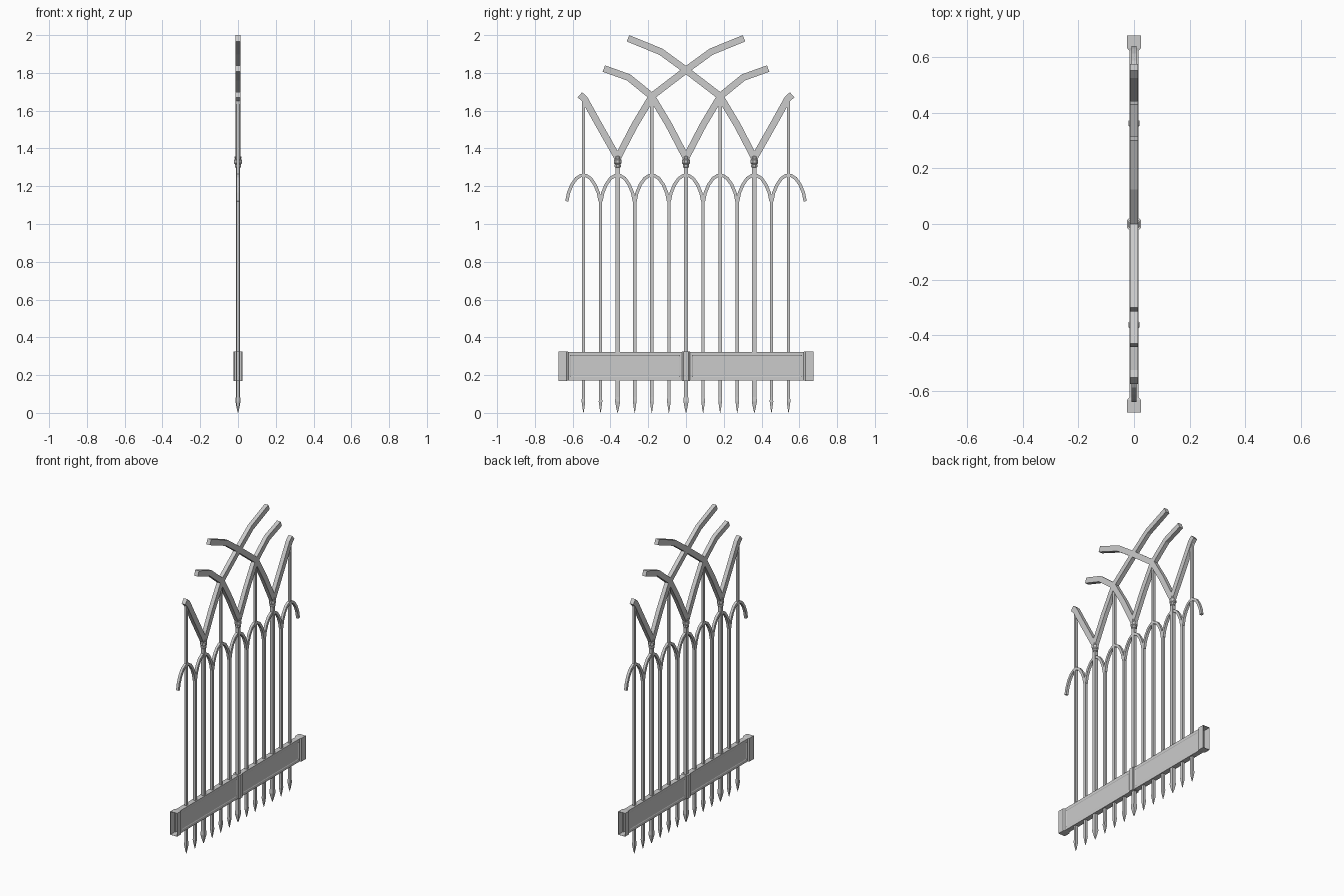
import bpy, bmesh, math
from mathutils import Vector

if "Cube" in bpy.data.objects:
    bpy.data.objects.remove(bpy.data.objects["Cube"])


def finish(name, bm):
    bmesh.ops.recalc_face_normals(bm, faces=bm.faces[:])
    me = bpy.data.meshes.new(name)
    bm.to_mesh(me)
    bm.free()
    ob = bpy.data.objects.new(name, me)
    bpy.context.collection.objects.link(ob)
    return ob


def lathe(name, y, profile, sides):
    """Upright part with a regular cross-section: profile is (radius, z)."""
    bm = bmesh.new()
    rings = []
    for r, z in profile:
        rings.append([bm.verts.new((r * math.cos(2 * math.pi * (i + .5) / sides),
                                    y + r * math.sin(2 * math.pi * (i + .5) / sides), z))
                      for i in range(sides)])
    for a, b in zip(rings, rings[1:]):
        for i in range(sides):
            j = (i + 1) % sides
            bm.faces.new((a[i], a[j], b[j], b[i]))
    bm.faces.new(rings[0])
    bm.faces.new(rings[-1])
    return finish(name, bm)


def sweep(name, pts, width, depth):
    """Rectangular strip following a mitred (y, z) path."""
    bm = bmesh.new()
    p = [Vector(q) for q in pts]
    rings = []
    for i, c in enumerate(p):
        d0 = (c - p[i - 1]).normalized() if i else (p[1] - c).normalized()
        d1 = (p[i + 1] - c).normalized() if i < len(p) - 1 else d0
        t = (d0 + d1).normalized()
        n = Vector((-t.y, t.x)) * (width / 2 / max(t.dot(d0), .4))
        a, b = c + n, c - n
        rings.append([bm.verts.new((x, q.x, q.y)) for x, q in
                      ((depth / 2, a), (depth / 2, b), (-depth / 2, b), (-depth / 2, a))])
    for a, b in zip(rings, rings[1:]):
        for i in range(4):
            j = (i + 1) % 4
            bm.faces.new((a[i], a[j], b[j], b[i]))
    bm.faces.new(rings[0])
    bm.faces.new(rings[-1])
    return finish(name, bm)


def box_bm(hx, y0, y1, z0, z1):
    bm = bmesh.new()
    bmesh.ops.create_cube(bm, size=1)
    for v in bm.verts:
        v.co = (v.co.x * 2 * hx, (y0 + y1) / 2 + v.co.y * (y1 - y0),
                (z0 + z1) / 2 + v.co.z * (z1 - z0))
    bm.normal_update()
    return bm


STEP = 0.181
Z0, Z1 = 0.17, 0.325

# Square upright bars with spear-shaped feet
for k in range(-6, 7):
    y = k * STEP / 2
    main = k in (-4, 0, 4)
    r = 0.0165 if main else 0.0118
    top = 1.37 if main else (1.67 if k % 2 == 0 else 1.14)
    lathe("main_bar" if main else "thin_bar", y,
          [(0.001, 0), (r * .6, 0.025), (r * 1.15, 0.06), (r, 0.085), (r, top)], 4)

# Ringed collars under the large arches
for k in (-1, 0, 1):
    lathe("collar", k * 2 * STEP,
          [(.013, 1.298), (.018, 1.302), (.018, 1.313), (.016, 1.316), (.022, 1.322),
           (.022, 1.34), (.017, 1.344), (.019, 1.347), (.019, 1.356), (.013, 1.36)], 8)

# Row of small arches
half = [(.088, 1.12), (.079, 1.165), (.061, 1.208), (.038, 1.241), (.013, 1.257)]
for k in range(-3, 4):
    path = [(k * STEP - y, z) for y, z in half] + [(k * STEP + y, z) for y, z in half[::-1]]
    sweep("small_arch", path, 0.017, 0.017)

# Large crossing arches, springing from each collar
long_arm = [(0, 1.35), (.112, 1.537), (.185, 1.678), (.362, 1.815), (.495, 1.912), (.669, 1.983)]
long_arm[1:3] = [(.09, 1.523), (.183, 1.678)]
mid_arm = [(0, 1.35), (.09, 1.523), (.183, 1.678), (.304, 1.776), (.435, 1.823)]
short_arm = [(0, 1.35), (.102, 1.53), (.176, 1.663), (.2, 1.684)]
for s in (-1, 1):
    sweep("long_arch", [(s * (y - 2 * STEP), z) for y, z in long_arm], 0.036, 0.027)
    sweep("middle_arch", [(s * y, z) for y, z in mid_arm], 0.036, 0.027)
    sweep("side_arch", [(s * (y + 2 * STEP), z) for y, z in short_arm], 0.036, 0.027)

# Bottom rail: two hollow beams with recessed panels
for s in (-1, 1):
    y0, y1 = sorted((s * 0.015, s * 0.632))
    bm = box_bm(0.017, y0, y1, Z0 + .002, Z1 - .002)
    sides = [f for f in bm.faces if abs(f.normal.x) > .9]
    end = [f for f in bm.faces if f.normal.y * s > .9]
    bmesh.ops.inset_individual(bm, faces=sides, thickness=0.025)
    bmesh.ops.inset_individual(bm, faces=sides, thickness=0.005, depth=-0.002)
    bmesh.ops.delete(bm, geom=end, context='FACES_ONLY')
    finish("rail_panel", bm)

    # End sleeve, open outwards, with a chamfered inner edge
    bm = bmesh.new()
    rings = []
    for y, hx, inset in ((.622, .017, .002), (.632, .025, 0), (.676, .025, 0),
                         (.676, .0235, .0015), (.632, .0235, .0015), (.628, .017, .002)):
        rings.append([bm.verts.new((sx * hx, s * y, z)) for sx, z in
                      ((1, Z0 + inset), (1, Z1 - inset), (-1, Z1 - inset), (-1, Z0 + inset))])
    for a, b in zip(rings, rings[1:]):
        for i in range(4):
            j = (i + 1) % 4
            bm.faces.new((a[i], a[j], b[j], b[i]))
    finish("end_sleeve", bm)

# Centre block of the rail with chamfered upright edges
bm = box_bm(0.025, -0.02, 0.02, Z0, Z1)
edges = [e for e in bm.edges if abs(e.verts[0].co.z - e.verts[1].co.z) > .1]
bmesh.ops.bevel(bm, geom=edges, offset=0.006, segments=1, affect='EDGES')
finish("centre_block", bm)
